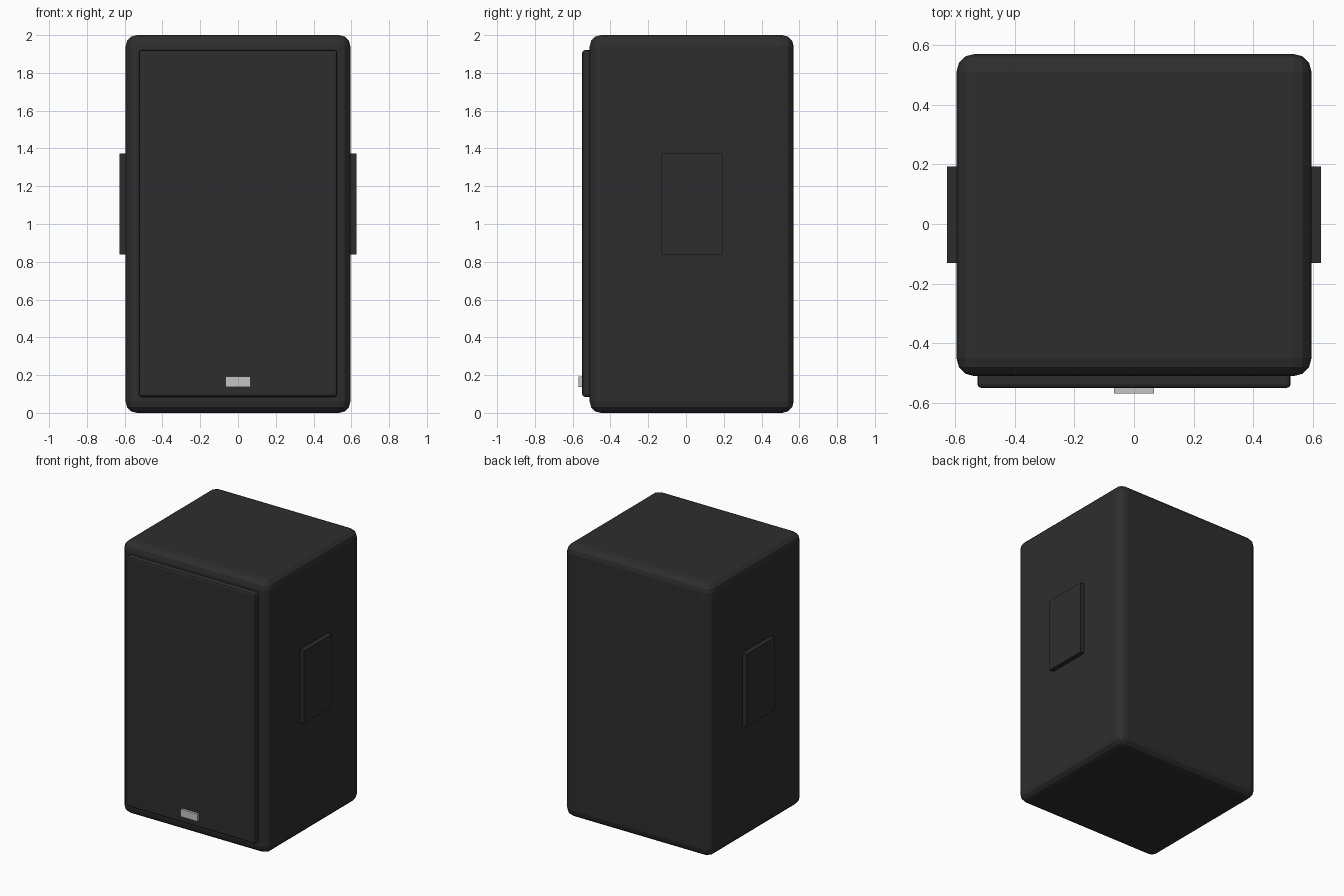
import bpy
import bmesh
from mathutils import Vector

old = bpy.data.objects.get("Cube")
if old:
    bpy.data.objects.remove(old, do_unlink=True)


def material(name, value, roughness):
    mat = bpy.data.materials.new(name)
    mat.use_nodes = True
    colour = (value, value, value, 1)
    mat.diffuse_color = colour
    shader = mat.node_tree.nodes["Principled BSDF"]
    shader.inputs["Base Color"].default_value = colour
    shader.inputs["Roughness"].default_value = roughness
    return mat


def box(name, low, high, mat, bevel=0, segments=3):
    """Box between two corners, with optional rounded edges."""
    low, high = Vector(low), Vector(high)
    bm = bmesh.new()
    bmesh.ops.create_cube(bm, size=1)
    bmesh.ops.scale(bm, vec=high - low, verts=bm.verts)
    bmesh.ops.translate(bm, vec=(low + high) / 2, verts=bm.verts)
    mesh = bpy.data.meshes.new(name)
    bm.to_mesh(mesh)
    bm.free()
    mesh.materials.append(mat)
    obj = bpy.data.objects.new(name, mesh)
    bpy.context.collection.objects.link(obj)
    if bevel:
        mod = obj.modifiers.new("Rounded edges", "BEVEL")
        mod.width = bevel
        mod.segments = segments
    return obj


black = material("black cabinet", 0.027, 0.6)
silver = material("silver badge", 0.56, 0.4)

# Cabinet with rounded edges
box("cabinet", (-0.595, -0.51, 0), (0.595, 0.57, 2), black, 0.06)

# Raised front grille
box("front_grille", (-0.525, -0.55, 0.085), (0.525, -0.47, 1.92), black, 0.014, 2)

# Small plain plate low on the grille
box("front_badge", (-0.067, -0.568, 0.138), (0.067, -0.54, 0.192), silver)

# Side handle plates
for side, name in ((1, "left_handle"), (-1, "right_handle")):
    inner, outer = sorted((side * 0.57, side * 0.627))
    box(name, (inner, -0.13, 0.838), (outer, 0.192, 1.372), black)
